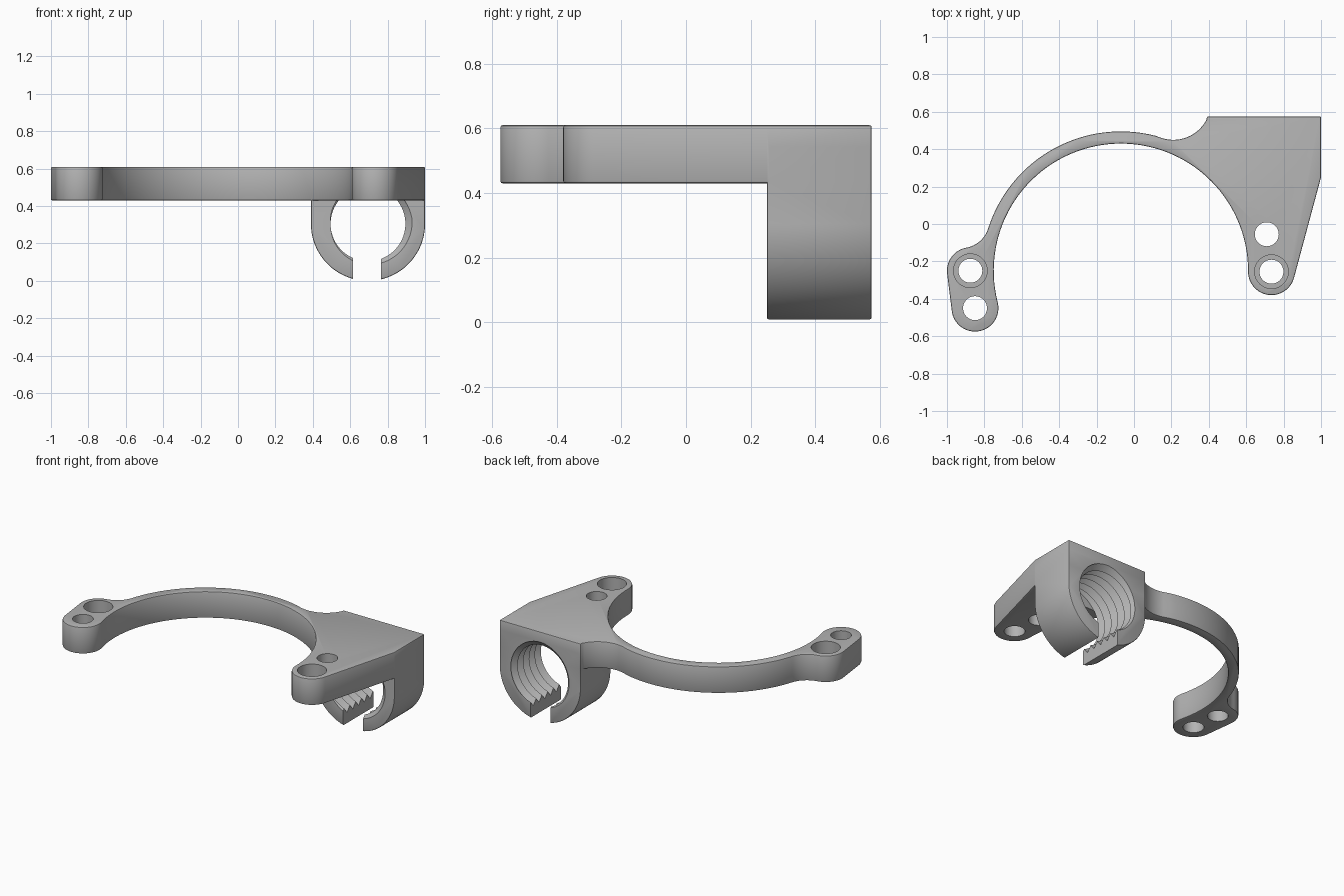
import bpy, bmesh
from math import sin, cos, pi, radians, degrees, atan2, sqrt, acos, hypot

cube = bpy.data.objects.get("Cube")
if cube:
    bpy.data.objects.remove(cube, do_unlink=True)

grey = bpy.data.materials.new("plain grey")
grey.use_nodes = True
colour = (0.45, 0.45, 0.45, 1)
grey.diffuse_color = colour
grey.node_tree.nodes["Principled BSDF"].inputs["Base Color"].default_value = colour

Z0, Z1 = 0.43, 0.61          # plate underside and top
BACK, FRONT = 0.575, 0.25    # clamp depth range


def finish(name, bm, material=True):
    bmesh.ops.recalc_face_normals(bm, faces=bm.faces)
    mesh = bpy.data.meshes.new(name)
    bm.to_mesh(mesh)
    bm.free()
    ob = bpy.data.objects.new(name, mesh)
    bpy.context.collection.objects.link(ob)
    if material:
        mesh.materials.append(grey)
    return ob


def prism(name, points, offset):
    """Extrude a closed outline of 3D points along offset."""
    bm = bmesh.new()
    face = bm.faces.new([bm.verts.new(p) for p in points])
    ext = bmesh.ops.extrude_face_region(bm, geom=[face])
    verts = [g for g in ext["geom"] if isinstance(g, bmesh.types.BMVert)]
    bmesh.ops.translate(bm, verts=verts, vec=offset)
    return finish(name, bm)


def arc(c, r, a0, a1, step=3):
    n = max(2, round(abs(a1 - a0) / step))
    angles = [radians(a0 + (a1 - a0) * i / n) for i in range(n + 1)]
    return [(c[0] + r * cos(a), c[1] + r * sin(a)) for a in angles]


def apply_all(ob):
    bpy.ops.object.select_all(action='DESELECT')
    bpy.context.view_layer.objects.active = ob
    ob.select_set(True)
    for m in list(ob.modifiers):
        bpy.ops.object.modifier_apply(modifier=m.name)


def soften(ob):
    b = ob.modifiers.new("edge", 'BEVEL')
    b.width, b.segments = 0.007, 2
    b.limit_method, b.angle_limit = 'ANGLE', radians(35)
    apply_all(ob)


def combine(ob, other, operation):
    m = ob.modifiers.new("combine", 'BOOLEAN')
    m.operation, m.solver, m.object = operation, 'EXACT', other
    apply_all(ob)
    bpy.data.objects.remove(other, do_unlink=True)


# Curved arm with a lug at each end
ring, r_in, r_out = (-0.07, -0.25), 0.68, 0.745
lug_a, lug_b, lug_c, lug_r = (-0.875, -0.25), (-0.85, -0.45), (0.735, -0.255), 0.125

# Fillet circle touching the arm and the left lug
fr = 0.15
d = ring[0] - lug_a[0]
along = (d * d + (r_out + fr) ** 2 - (lug_r + fr) ** 2) / (2 * d)
up = sqrt((r_out + fr) ** 2 - along ** 2)
fillet = (ring[0] - along, ring[1] + up)
arm_end = degrees(atan2(up, -along))
lug_start = degrees(atan2(fillet[1] - lug_a[1], fillet[0] - lug_a[0]))

# Straight flank running from the right lug to the clamp corner
corner = (1.0, FRONT)
vx, vy = corner[0] - lug_c[0], corner[1] - lug_c[1]
flank = 360 + degrees(atan2(vy, vx) - acos(lug_r / hypot(vx, vy)))

outline = arc(lug_c, lug_r, 180, flank, 5)
outline += [corner, (1.0, BACK), (0.39, BACK)]
outline += arc((0.21, 0.65), 0.2, -27, -107, 4)
outline += arc(ring, r_out, 72.7, arm_end)[1:]
outline += arc(fillet, fr, arm_end - 180, lug_start - 180, 5)[1:]
outline += arc(lug_a, lug_r, lug_start, 187, 5)[1:]
outline += arc(lug_b, lug_r, 187, 371, 5)
outline += arc(ring, r_in, 194, 0)[1:-1]
bracket = prism("bracket", [(x, y, Z0) for x, y in outline], (0, 0, Z1 - Z0))
soften(bracket)

# Clamp body: round below, square above
cx, cz, cr = 0.695, 0.305, 0.305
shape = arc((cx, cz), cr, 180, 360) + [(cx + cr, 0.55), (cx - cr, 0.55)]
clamp = prism("clamp", [(x, FRONT, z) for x, z in shape], (0, BACK - FRONT, 0))
soften(clamp)
combine(bracket, clamp, 'UNION')


# Threaded bore as a helical V-groove cutter
def thread_cutter(y0, y1, pitch, minor, major, n=72):
    bm = bmesh.new()
    rows = range(-2, int((y1 - y0) / pitch * 2) + 4)
    grid = []
    for j in range(n + 1):
        a = 2 * pi * j / n
        column = []
        for k in rows:
            y = min(y1, max(y0, y0 + pitch * (k / 2 + j / n)))
            phase = ((y - y0) / pitch - j / n) % 1
            r = minor + (major - minor) * abs(2 * phase - 1)
            column.append(bm.verts.new((cx + r * cos(a), y, cz + r * sin(a))))
        grid.append(column)
    for c0, c1 in zip(grid, grid[1:]):
        for k in range(len(c0) - 1):
            bm.faces.new((c0[k], c0[k + 1], c1[k + 1], c1[k]))
    bmesh.ops.remove_doubles(bm, verts=bm.verts, dist=0.0001)
    for y in (y0, y1):
        rim = [e for e in bm.edges if e.is_boundary
               and all(abs(v.co.y - y) < 0.0001 for v in e.verts)]
        bmesh.ops.contextual_create(bm, geom=rim)
    bmesh.ops.triangulate(bm, faces=bm.faces)
    return finish("thread_cutter", bm)


combine(bracket, thread_cutter(FRONT - 0.001, BACK + 0.03, 0.062, 0.2, 0.237), 'DIFFERENCE')

# Slot opening under the clamp
slot = [(cx - 0.08, 0.2, -0.1), (cx + 0.07, 0.2, -0.1),
        (cx + 0.07, 0.2, cz - 0.05), (cx - 0.08, 0.2, cz - 0.05)]
combine(bracket, prism("slot_cutter", slot, (0, 0.5, 0)), 'DIFFERENCE')


# Screw holes, two of them counterbored from above
def drill(c, r, bottom):
    pts = [(x, y, bottom) for x, y in arc(c, r, 0, 360, 7.5)[:-1]]
    combine(bracket, prism("hole_cutter", pts, (0, 0, Z1 + 0.05 - bottom)), 'DIFFERENCE')


for centre in (lug_a, lug_b, lug_c, (0.71, -0.055)):
    drill(centre, 0.064, Z0 - 0.05)
for centre in (lug_a, lug_c):
    drill(centre, 0.09, Z1 - 0.1)

bpy.ops.object.select_all(action='DESELECT')
bracket.select_set(True)
bpy.context.view_layer.objects.active = bracket
bpy.ops.object.shade_smooth_by_angle(angle=radians(30))
